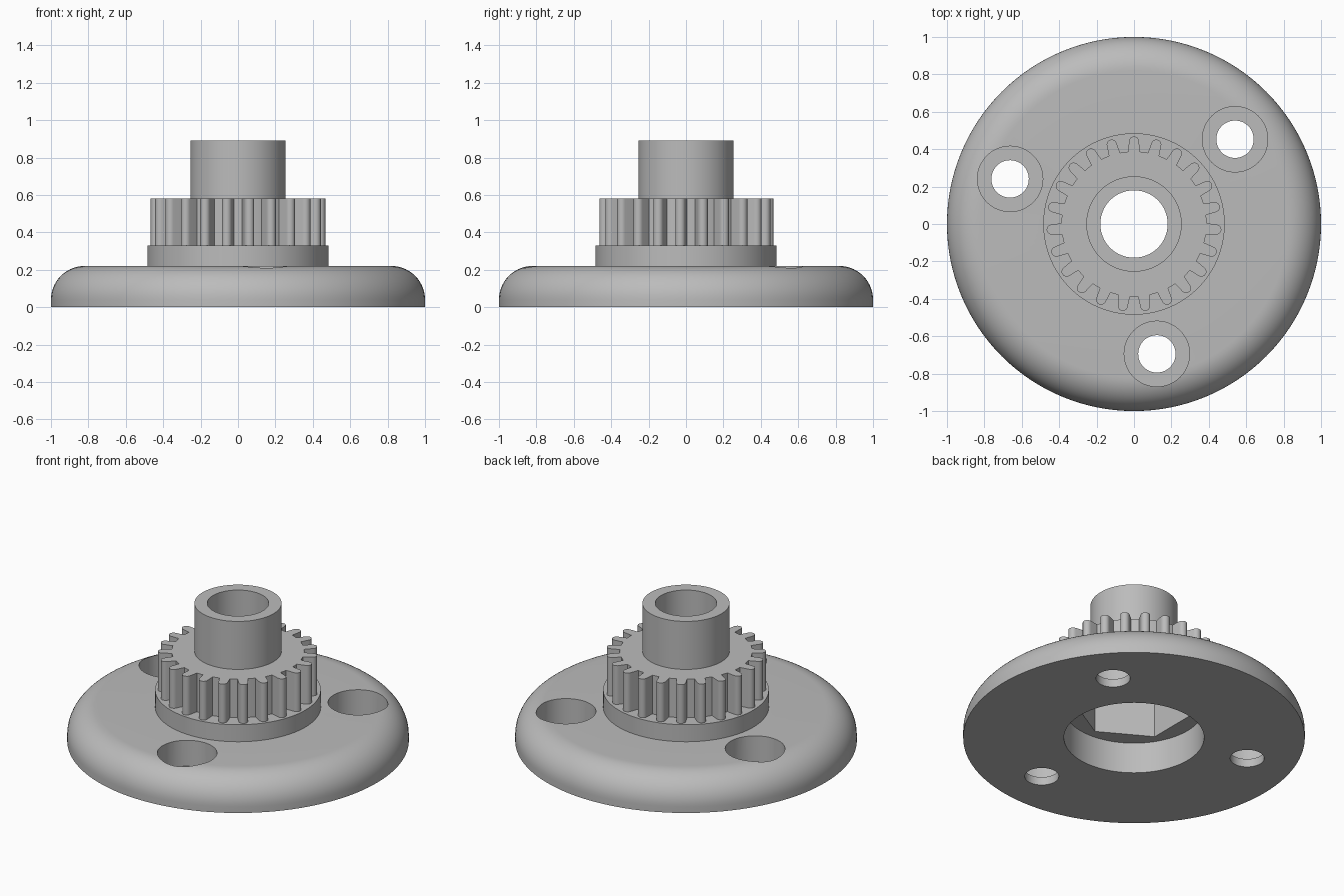
import bpy, bmesh, math
from mathutils import Matrix

if "Cube" in bpy.data.objects:
    bpy.data.objects.remove(bpy.data.objects["Cube"], do_unlink=True)

SEGMENTS = 128
TEETH = 23

grey = bpy.data.materials.new("plain_grey")
grey.use_nodes = True
grey.diffuse_color = (0.5, 0.5, 0.5, 1)
grey.node_tree.nodes["Principled BSDF"].inputs["Base Color"].default_value = (0.5, 0.5, 0.5, 1)


def finish(name, bm):
    bmesh.ops.recalc_face_normals(bm, faces=bm.faces)
    mesh = bpy.data.meshes.new(name)
    bm.to_mesh(mesh)
    bm.free()
    mesh.materials.append(grey)
    obj = bpy.data.objects.new(name, mesh)
    bpy.context.collection.objects.link(obj)
    return obj


def lathe(name, profile):
    """Revolve a closed (radius, height) loop around z."""
    bm = bmesh.new()
    verts = [bm.verts.new((r, 0, z)) for r, z in profile]
    edges = [bm.edges.new((v, verts[i - 1])) for i, v in enumerate(verts)]
    bmesh.ops.spin(bm, geom=verts + edges, cent=(0, 0, 0), axis=(0, 0, 1),
                   angle=math.tau, steps=SEGMENTS, use_merge=True)
    bmesh.ops.remove_doubles(bm, verts=bm.verts, dist=1e-5)
    return finish(name, bm)


def add_prism(bm, outline, z0, z1):
    """Extrude a closed outline upward; return the new vertices."""
    face = bm.faces.new([bm.verts.new((x, y, z0)) for x, y in outline])
    ring = list(face.verts)
    new = bmesh.ops.extrude_face_region(bm, geom=[face], use_keep_orig=True)
    top = [g for g in new["geom"] if isinstance(g, bmesh.types.BMVert)]
    bmesh.ops.translate(bm, verts=top, vec=(0, 0, z1 - z0))
    return ring + top


def circle(radius, count, start=0.0, cx=0.0, cy=0.0):
    return [(cx + radius * math.cos(start + math.tau * i / count),
             cy + radius * math.sin(start + math.tau * i / count)) for i in range(count)]


def cut(target, bm):
    cutter = finish("cutter", bm)
    cutter.hide_render = True
    mod = target.modifiers.new("cut", "BOOLEAN")
    mod.operation = "DIFFERENCE"
    mod.solver = "EXACT"
    mod.object = cutter
    bpy.context.view_layer.objects.active = target
    bpy.ops.object.modifier_apply(modifier=mod.name)
    bpy.data.objects.remove(cutter, do_unlink=True)


def smooth(obj):
    bpy.ops.object.select_all(action="DESELECT")
    obj.select_set(True)
    bpy.context.view_layer.objects.active = obj
    bpy.ops.object.shade_smooth_by_angle(angle=math.radians(30))


# Flange with rounded rim, collar, gear core and hub in one turned body
fillet, top = 0.18, 0.22
rim = [(1 - fillet + fillet * math.cos(a), top - fillet + fillet * math.sin(a))
       for a in (math.pi / 2 * i / 14 for i in range(15))]
body = lathe("flanged_body", [(0.41, 0), (1, 0)] + rim + [
    (0.485, top), (0.485, 0.33), (0.388, 0.33), (0.388, 0.58),
    (0.255, 0.58), (0.255, 0.89), (0.18, 0.89), (0.18, 0.2), (0.41, 0.2)])

# Hexagonal recess above the round underside pocket
bm = bmesh.new()
add_prism(bm, circle(0.355, 6, math.pi / 6), 0.1, 0.46)
cut(body, bm)

# Three counterbored screw holes
for angle in (40, 160, 280):
    cx = 0.705 * math.cos(math.radians(angle))
    cy = 0.705 * math.sin(math.radians(angle))
    for radius, floor in ((0.1, -0.1), (0.175, 0.053)):
        bm = bmesh.new()
        add_prism(bm, circle(radius, 48, 0, cx, cy), floor, 0.4)
        cut(body, bm)
smooth(body)

# Ring of narrow round-tipped teeth, rooted in the gear core
tip, half = 0.468, 0.027
outline = [(0.37, -half - 0.005)]
outline += [(tip - half + half * math.cos(a), half * math.sin(a))
            for a in (math.pi * (i / 10 - 0.5) for i in range(11))]
outline += [(0.37, half + 0.005)]
bm = bmesh.new()
for i in range(TEETH):
    verts = add_prism(bm, outline, 0.33, 0.58)
    turn = Matrix.Rotation(math.pi / 2 + math.tau * i / TEETH, 3, "Z")
    bmesh.ops.rotate(bm, verts=verts, cent=(0, 0, 0), matrix=turn)
smooth(finish("gear_teeth", bm))
